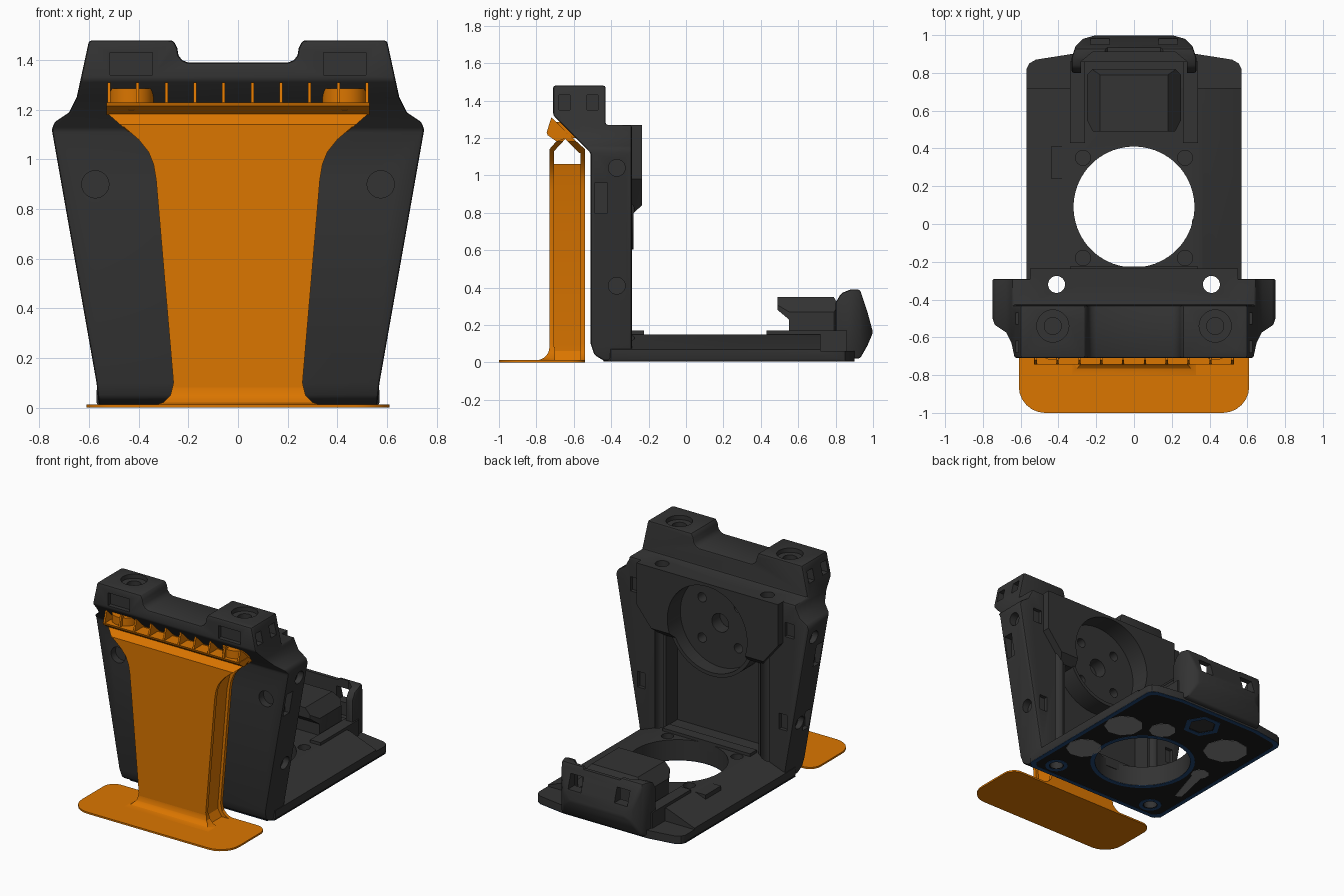
import bpy, bmesh, math

cube = bpy.data.objects.get("Cube")
if cube:
    bpy.data.objects.remove(cube, do_unlink=True)


def material(name, rgb):
    m = bpy.data.materials.new(name)
    m.use_nodes = True
    m.diffuse_color = (*rgb, 1)
    bsdf = next(n for n in m.node_tree.nodes if n.type == 'BSDF_PRINCIPLED')
    bsdf.inputs["Base Color"].default_value = (*rgb, 1)
    bsdf.inputs["Roughness"].default_value = 0.7
    return m


DARK = material("charcoal", (0.033, 0.033, 0.033))
ORANGE = material("orange", (0.71, 0.18, 0.0))
BLACK = material("black", (0.011, 0.011, 0.011))
GREY = material("mid grey", (0.24, 0.24, 0.24))
BLUE = material("navy blue", (0.015, 0.06, 0.17))


def prism(name, pts, axis, a, b, mat=DARK):
    """Extrude a 2D outline along an axis from a to b."""
    place = {'x': lambda p, t: (t, p[0], p[1]),
             'y': lambda p, t: (p[0], t, p[1]),
             'z': lambda p, t: (p[0], p[1], t)}[axis]
    bm = bmesh.new()
    ends = [[bm.verts.new(place(p, t)) for p in pts] for t in (a, b)]
    for ring in ends:
        bm.faces.new(ring)
    for i in range(len(pts)):
        j = (i + 1) % len(pts)
        bm.faces.new((ends[0][i], ends[0][j], ends[1][j], ends[1][i]))
    bmesh.ops.recalc_face_normals(bm, faces=bm.faces)
    me = bpy.data.meshes.new(name)
    bm.to_mesh(me)
    bm.free()
    me.materials.append(mat)
    ob = bpy.data.objects.new(name, me)
    bpy.context.collection.objects.link(ob)
    return ob


def rect(x0, y0, x1, y1):
    return [(x0, y0), (x1, y0), (x1, y1), (x0, y1)]


def arc(x, y, r, start, end, n=6):
    angles = [math.radians(start + (end - start) * i / n) for i in range(n + 1)]
    return [(x + r * math.cos(t), y + r * math.sin(t)) for t in angles]


def circle(x, y, r, n=48):
    return arc(x, y, r, 0, 360, n)[:-1]


def sym(pts):
    return pts + [(-x, y) for x, y in reversed(pts)]


def bake(ob):
    """Freeze the modifiers of an object into its mesh."""
    mat = ob.data.materials[0]
    dg = bpy.context.evaluated_depsgraph_get()
    me = bpy.data.meshes.new_from_object(ob.evaluated_get(dg))
    ob.modifiers.clear()
    ob.data = me
    me.materials.clear()
    me.materials.append(mat)
    for f in me.polygons:
        f.material_index = 0


def combine(ob, others, op='DIFFERENCE'):
    for o in others:
        m = ob.modifiers.new("bool", 'BOOLEAN')
        m.object, m.operation, m.solver = o, op, 'EXACT'
        bake(ob)
        bpy.data.objects.remove(o, do_unlink=True)
    return ob


def bevel(ob, width, segments=2):
    m = ob.modifiers.new("bevel", 'BEVEL')
    m.width, m.segments, m.limit_method = width, segments, 'ANGLE'
    m.angle_limit = math.radians(35)
    bake(ob)
    return ob


def hole(pts, axis, a, b):
    return prism("cutter", pts, axis, a, b)


# Tower: side profile crossed with the front outline
side = [(-0.51, 0.1), (-0.49, 0.04), (-0.44, 0.01), (-0.29, 0.01), (-0.29, 1.27), (-0.43, 1.27),
        (-0.43, 1.48), (-0.71, 1.48), (-0.71, 1.32), (-0.51, 1.12)]
front = sym([(0.56, 0), (0.57, 0.1), (0.75, 1.12), (0.74, 1.15), (0.68, 1.19), (0.65, 1.25), (0.6, 1.48),
             (0.26, 1.48), (0.245, 1.45), (0.24, 1.42), (0.225, 1.4), (0.2, 1.39)])
tower = prism("tower", side, 'x', -0.8, 0.8)
combine(tower, [hole(front, 'y', -0.8, 0)], 'INTERSECT')
bevel(tower, 0.012)
combine(tower, [hole(rect(-0.36, 0.15, 0.36, 0.9), 'y', -0.42, -0.2)])

# Motor housing and round boss on the rear of the tower
housing = prism("motor_housing", [(-0.45, 0.79), (-0.29, 0.79), (-0.235, 0.84), (-0.235, 1.27), (-0.45, 1.27)],
                'x', -0.6, 0.6)
combine(housing, [hole(sym([(0.36, 0.7), (0.42, 0.82), (0.55, 0.98), (0.55, 1.28)]), 'y', -0.5, 0)], 'INTERSECT')
boss = prism("motor_boss", circle(0, 0.94, 0.335, 64), 'y', -0.44, -0.28)
combine(boss, [hole(rect(-0.5, 1.25, 0.5, 1.4), 'y', -0.6, 0)])
combine(tower, [housing, boss], 'UNION')

cuts = [hole(circle(0, 0.94, 0.31, 64), 'y', -0.38, -0.1), hole(circle(0, 0.94, 0.065, 24), 'y', -0.47, -0.3)]
for hx, hz in circle(0, 0.94, 0.2, 4):
    # Mounting holes sit on the diagonals
    cuts.append(hole(circle((hx - hz + 0.94) * 0.707, 0.94 + (hx + hz - 0.94) * 0.707, 0.033, 20), 'y', -0.46, -0.3))
for s in (-1, 1):
    cuts += [
        hole(circle(s * 0.575, 0.9, 0.055, 32), 'y', -0.6, -0.46),
        hole(rect(s * 0.43 - 0.085, 1.34, s * 0.43 + 0.085, 1.43), 'y', -0.8, -0.68),
        hole(circle(s * 0.43, -0.54, 0.085, 32), 'z', 1.45, 1.6),
        hole(circle(s * 0.43, -0.54, 0.045, 24), 'z', 1.38, 1.47),
        hole(rect(s * 0.6 - 0.035, 1.03, s * 0.6 + 0.035, 1.13), 'y', -0.315, -0.2),
        hole(rect(s * 0.55 - 0.03, 0.37, s * 0.55 + 0.03, 0.48), 'y', -0.315, -0.2),
        hole(rect(-0.68, 1.35, -0.62, 1.43), 'x', s * 0.56, s * 0.8),
        hole(rect(-0.53, 1.35, -0.47, 1.43), 'x', s * 0.56, s * 0.8),
        hole(rect(-0.49, 0.8, -0.42, 0.96), 'x', s * 0.66, s * 0.9),
        hole(circle(-0.37, 1.04, 0.045, 24), 'x', s * 0.69, s * 0.9),
        hole(circle(-0.37, 0.41, 0.045, 24), 'x', s * 0.58, s * 0.9),
        hole(circle(s * 0.41, -0.32, 0.045, 24), 'z', -1, 2)]
cuts.append(hole(rect(-0.49, 0.33, -0.42, 0.47), 'x', -0.58, -0.9))
combine(tower, cuts)

# Base: sloped cross-section trimmed to its plan outline
plan = sym([(0.53, -0.44), (0.57, -0.4), (0.57, 0.82), (0.555, 0.85), (0.52, 0.87), (0.33, 0.9)])
base = prism("base", sym([(0.565, 0.01), (0.57, 0.02), (0.57, 0.07), (0.36, 0.15)]), 'y', -0.45, 0.92)
through = lambda: [hole(circle(0, 0.09, 0.32, 72), 'z', -1, 0.4)] + \
                  [hole(circle(s * 0.41, -0.32, 0.045, 24), 'z', -1, 2) for s in (-1, 1)]
rear_step = hole(rect(0.72, 0.06, 1.1, 0.3), 'x', -0.7, 0.7)
screws = [hole(circle(x, y, 0.04, 24), 'z', 0.1, 0.3) for x in (-0.27, 0.27) for y in (-0.18, 0.35)]
combine(base, [hole(plan, 'z', -0.1, 0.3)], 'INTERSECT')
combine(base, [rear_step] + through() + screws)
prism("base_side_block", rect(-0.44, 0.24, -0.33, 0.41), 'z', 0.08, 0.15)
prism("base_rear_step", rect(-0.26, 0.7, 0.26, 0.86), 'z', 0.05, 0.15)
prism("tower_foot_ledge", rect(-0.34, -0.3, 0.34, -0.225), 'z', 0.1, 0.17)
for s, n in ((1, "left"), (-1, "right")):
    prism(n + "_rear_arm", rect(s * 0.26, 0.43, s * 0.34, 0.86), 'z', 0.05, 0.17)

# Connector block with chamfered shoulders
block = prism("connector_block", [(0.55, 0.12), (0.55, 0.23), (0.49, 0.28), (0.49, 0.35), (0.79, 0.35),
                                  (0.82, 0.3), (0.82, 0.12)], 'x', -0.3, 0.3)
combine(block, [hole(sym([(0.25, 0.1), (0.25, 0.27), (0.17, 0.36)]), 'y', 0, 1),
                hole(sym([(0.17, 0.4), (0.26, 0.57), (0.26, 0.78), (0.19, 0.85)]), 'z', 0, 1)], 'INTERSECT')

# Rear bumper: curved shell with two windows
bumper = prism("rear_bumper", [(0.8, 0.06), (0.8, 0.32), (0.83, 0.37), (0.88, 0.39), (0.93, 0.39),
                               (0.97, 0.27), (1.0, 0.16), (0.97, 0.09), (0.93, 0.02), (0.84, 0.02)],
               'x', -0.4, 0.4)
combine(bumper, [hole(sym([(0.33, 0.7), (0.33, 0.88), (0.31, 0.94), (0.27, 0.98), (0.2, 1.0)]), 'z', 0, 1)],
        'INTERSECT')
bevel(bumper, 0.012)
combine(bumper, [hole(sym([(0.28, 0.7), (0.28, 0.86), (0.22, 0.91)]), 'z', 0.14, 0.5),
                 hole(sym([(0.14, 0.375), (0.17, 0.41)]), 'y', 0.7, 1.1)] +
        [hole(rect(s * 0.18 - 0.05, 0.23, s * 0.18 + 0.05, 0.33), 'y', 0.85, 1.1) for s in (-1, 1)])

# Underside inlay: black sheet, blue edging, grey patches
sheet = prism("underside_sheet", plan, 'z', 0.006, 0.011, BLACK)
pocket = lambda r: hole(circle(0, 0.71, r, 6), 'z', -1, 0.02)
combine(sheet, through() + [pocket(0.09)])


def edging(name, outer, inner):
    combine(prism(name, outer, 'z', 0.004, 0.008, BLUE), [hole(inner, 'z', -1, 1)])


edging("underside_edging", plan, [(x * 0.95, 0.23 + (y - 0.23) * 0.957) for x, y in plan])
edging("opening_edging", circle(0, 0.09, 0.35, 72), circle(0, 0.09, 0.32, 72))
edging("pocket_edging", circle(0, 0.71, 0.13, 6), circle(0, 0.71, 0.095, 6))
for s, n in ((1, "left"), (-1, "right")):
    edging(n + "_screw_edging", circle(s * 0.41, -0.32, 0.075, 24), circle(s * 0.41, -0.32, 0.05, 24))
for i, (x, y, r) in enumerate([(0.41, 0.38, 0.13), (0.42, -0.02, 0.12), (0.17, 0.5, 0.09),
                               (-0.33, 0.56, 0.15), (-0.4, 0.21, 0.06)]):
    prism("underside_patch_%d" % (i + 1), circle(x, y, r, 9), 'z', 0.004, 0.008, GREY)
prism("underside_streak", [(-0.36, 0.2), (-0.43, 0.22), (-0.5, -0.1), (-0.46, -0.12)], 'z', 0.004, 0.008, GREY)

# Support foot with rounded corners
prism("support_foot", sym(arc(0.53, -0.62, 0.08, 90, 0) + arc(0.47, -0.86, 0.14, 0, -90)), 'z', 0, 0.012, ORANGE)

# Support column: flared front and rear walls around an inset core
flare = [(0.34, 0.008), (0.3, 0.022), (0.272, 0.05), (0.26, 0.1), (0.33, 0.92), (0.34, 0.98), (0.36, 1.03),
         (0.4, 1.08), (0.47, 1.14)]
prism("support_front_wall", sym(flare), 'y', -0.73, -0.705, ORANGE)
prism("support_rear_wall", sym(flare), 'y', -0.565, -0.54, ORANGE)
prism("support_core", sym([(0.27, 0.01), (0.24, 0.06), (0.24, 0.1), (0.31, 0.92), (0.34, 1.06)]),
      'y', -0.71, -0.56, ORANGE)
fillet = prism("support_fillet", arc(-0.8, 0.082, 0.07, -90, 0) + [(-0.7, 0.082), (-0.7, 0.005), (-0.8, 0.005)],
               'x', -0.4, 0.4, ORANGE)
combine(fillet, [hole(sym(flare), 'y', -0.9, -0.6)], 'INTERSECT')

# Support head: gabled sheets, ribs and two screw-seat posts
for name, pts in (("head_front_slope", [(-0.73, 1.13), (-0.73, 1.14), (-0.66, 1.22), (-0.64, 1.2), (-0.705, 1.13)]),
                  ("head_rear_slope", [(-0.54, 1.11), (-0.54, 1.14), (-0.64, 1.23), (-0.65, 1.2), (-0.57, 1.12)])):
    slope = prism(name, pts, 'x', -0.6, 0.6, ORANGE)
    combine(slope, [hole(sym([(0.44, 1.11), (0.52, 1.18), (0.53, 1.25)]), 'y', -1, 0)], 'INTERSECT')
prism("head_tray", [(-0.745, 1.23), (-0.74, 1.215), (-0.69, 1.18), (-0.64, 1.2), (-0.65, 1.23)],
      'x', -0.53, 0.53, ORANGE)
for i in range(10):
    x = -0.52 + i * 1.04 / 9
    prism("head_rib_%d" % (i + 1), [(-0.745, 1.23), (-0.72, 1.31), (-0.6, 1.195), (-0.65, 1.2)],
          'x', x - 0.006, x + 0.006, ORANGE)
for s, n in ((1, "left"), (-1, "right")):
    prism(n + "_head_post", circle(s * 0.43, -0.63, 0.09, 32), 'z', 1.2, 1.285, ORANGE)

# Smooth the curved sides, keep the edges crisp
bpy.ops.object.select_all(action='DESELECT')
for ob in bpy.context.collection.objects:
    if ob.type == 'MESH':
        ob.select_set(True)
        bpy.context.view_layer.objects.active = ob
bpy.ops.object.shade_smooth_by_angle(angle=math.radians(30))
